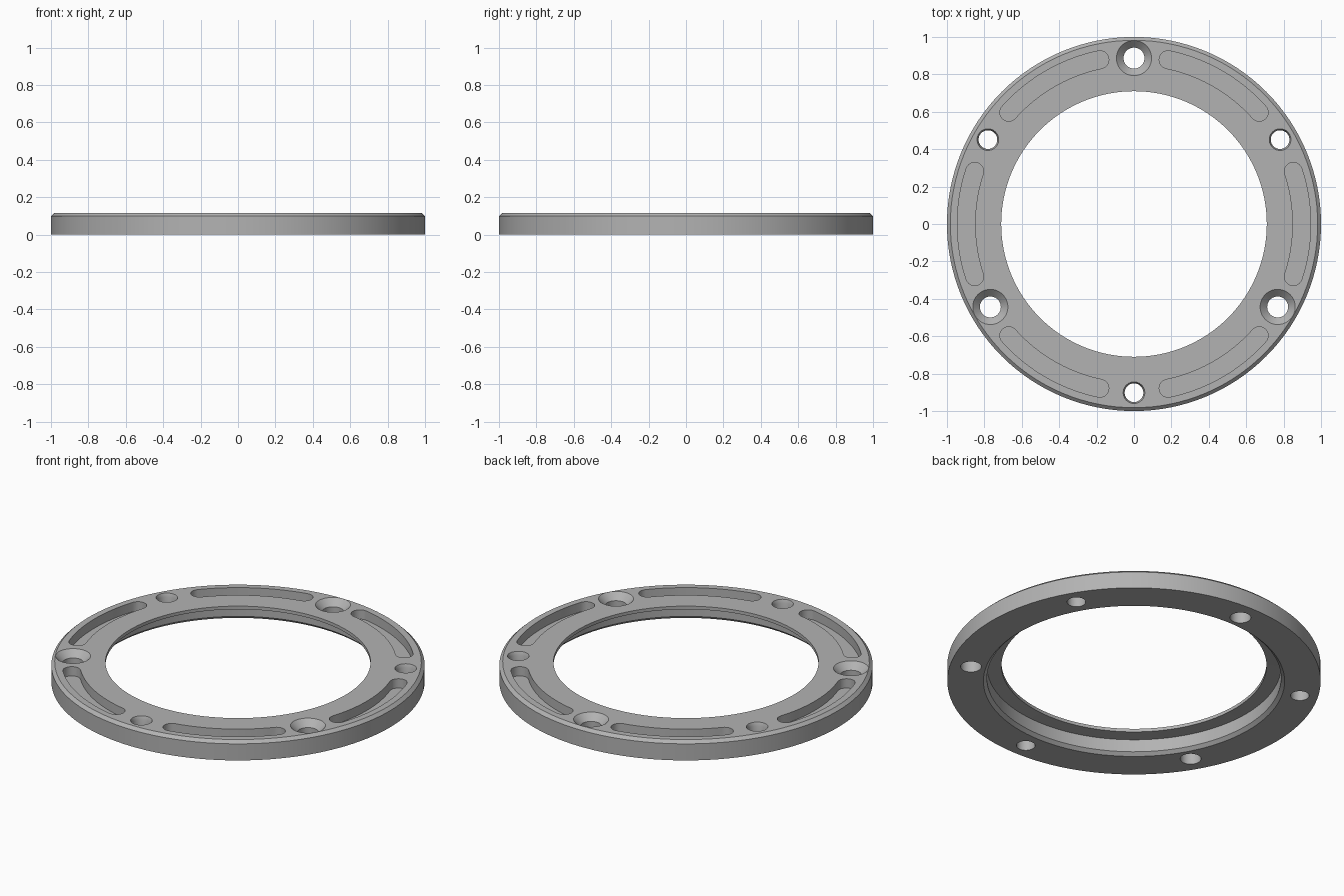
import bpy, bmesh
from math import sin, cos, pi, radians

HEIGHT = 0.115

cube = bpy.data.objects.get("Cube")
if cube:
    bpy.data.objects.remove(cube, do_unlink=True)

grey = bpy.data.materials.new("matt_grey")
grey.use_nodes = True
colour = (0.45, 0.45, 0.45, 1)
grey.diffuse_color = colour
grey.node_tree.nodes["Principled BSDF"].inputs["Base Color"].default_value = colour


def make_object(name, bm):
    bmesh.ops.recalc_face_normals(bm, faces=bm.faces)
    mesh = bpy.data.meshes.new(name)
    bm.to_mesh(mesh)
    bm.free()
    mesh.materials.append(grey)
    obj = bpy.data.objects.new(name, mesh)
    bpy.context.collection.objects.link(obj)
    return obj


def lathe(bm, profile, steps, centre=(0, 0), closed=False):
    """Spin an (r, z) profile about a vertical axis; open profiles get end caps."""
    rings = [[bm.verts.new((centre[0] + r * cos(2 * pi * i / steps),
                            centre[1] + r * sin(2 * pi * i / steps), z))
              for i in range(steps)] for r, z in profile]
    pairs = list(zip(rings, rings[1:]))
    if closed:
        pairs.append((rings[-1], rings[0]))
    else:
        bm.faces.new(rings[0])
        bm.faces.new(rings[-1])
    for a, b in pairs:
        for i in range(steps):
            j = (i + 1) % steps
            bm.faces.new((a[i], a[j], b[j], b[i]))


def polar(r, angle):
    return r * cos(angle), r * sin(angle)


def slot(bm, angle, mid=0.897, half=0.0475, sweep=radians(18.3), floor=0.06):
    """Curved slot with round ends, as a prism reaching above the top face."""
    outline = []
    for side in (1, -1):
        for i in range(25):
            outline.append(polar(mid + side * half, angle + side * sweep * (i / 12 - 1)))
        end = angle + side * sweep
        cx, cy = polar(mid, end)
        for i in range(1, 12):
            t = end + (0 if side > 0 else pi) + pi * i / 12
            outline.append((cx + half * cos(t), cy + half * sin(t)))
    low = [bm.verts.new((x, y, floor)) for x, y in outline]
    high = [bm.verts.new((x, y, HEIGHT + 0.05)) for x, y in outline]
    bm.faces.new(low)
    bm.faces.new(high)
    for i in range(len(low)):
        j = (i + 1) % len(low)
        bm.faces.new((low[i], low[j], high[j], high[i]))


# Ring body: chamfered outer rim, thin inner lip, recess below with chamfered mouth
bm = bmesh.new()
lathe(bm, [(1, 0), (1, 0.098), (0.982, HEIGHT), (0.71, HEIGHT), (0.71, 0.096),
           (0.788, 0.092), (0.788, 0.018), (0.807, 0)], 128, closed=True)
ring = make_object("mounting_ring", bm)

# Cutters: six slots, three countersunk holes, three plain holes with eased edges
bm = bmesh.new()
for k in range(6):
    slot(bm, k * pi / 3)
for k in range(3):
    turn = k * 2 * pi / 3
    lathe(bm, [(0.056, -0.05), (0.056, 0.077), (0.104, 0.125)], 40,
          polar(0.887, pi / 2 + turn))
    lathe(bm, [(0.05, -0.05), (0.05, 0.095), (0.062, 0.125)], 40,
          polar(0.902, pi / 6 + turn))
cutter = make_object("slot_and_hole_cutter", bm)
cutter.hide_render = True

cut = ring.modifiers.new("cut_openings", "BOOLEAN")
cut.operation = "DIFFERENCE"
cut.solver = "EXACT"
cut.object = cutter
bpy.ops.object.select_all(action="DESELECT")
bpy.context.view_layer.objects.active = ring
ring.select_set(True)
bpy.ops.object.modifier_apply(modifier=cut.name)
bpy.data.objects.remove(cutter, do_unlink=True)
bpy.ops.object.shade_smooth_by_angle(angle=radians(25))
